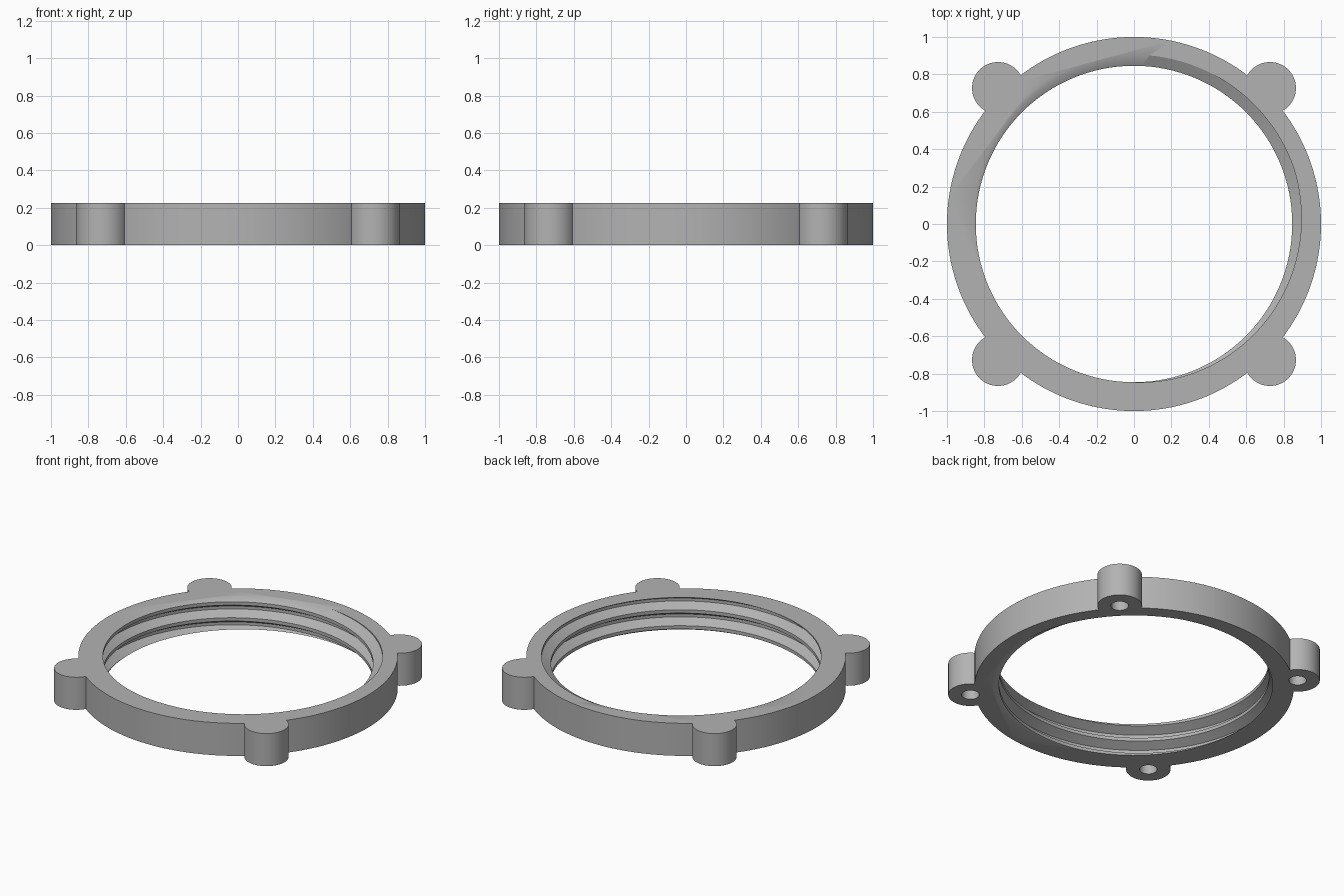
import bpy, bmesh, math

if "Cube" in bpy.data.objects:
    bpy.data.objects.remove(bpy.data.objects["Cube"])

HEIGHT, PITCH, SEG = 0.225, 0.11, 128
CREST, ROOT = 0.846, 0.905
LUG_POS, LUG_R, HOLE_R, HOLE_DEPTH = 0.727, 0.139, 0.055, 0.15


def cylinder(name, radius, z0, z1, x=0, y=0, seg=64):
    bpy.ops.mesh.primitive_cylinder_add(vertices=seg, radius=radius, depth=z1 - z0,
                                        location=(x, y, (z0 + z1) / 2))
    obj = bpy.context.object
    obj.name = name
    return obj


def threaded_rod(name):
    """Solid right-handed screw that cuts the internal thread."""
    # thread corners: angle at which each one meets the top rim, and its radius
    corners = [(555, CREST), (445, ROOT), (380, ROOT), (270, CREST)]
    bm = bmesh.new()
    steps = SEG * 7
    rows = []
    for angle, r in corners:
        base = HEIGHT - PITCH * angle / 360 - 4 * PITCH
        rows.append([bm.verts.new((r * math.cos(2 * math.pi * t / SEG),
                                   r * math.sin(2 * math.pi * t / SEG),
                                   base + PITCH * t / SEG)) for t in range(steps + 1)])
    rows.append(rows[0][SEG:])
    for low, high in zip(rows, rows[1:]):
        for t in range(len(high) - 1):
            bm.faces.new((low[t], low[t + 1], high[t + 1], high[t]))
    # close both ends with fans, well outside the ring
    ends = [e for e in bm.edges if e.is_boundary]
    mid = HEIGHT / 2
    bottom = bm.verts.new((0, 0, -0.4))
    top = bm.verts.new((0, 0, HEIGHT + 0.4))
    for e in ends:
        z = (e.verts[0].co.z + e.verts[1].co.z) / 2
        bm.faces.new((e.verts[0], e.verts[1], top if z > mid else bottom))
    bmesh.ops.recalc_face_normals(bm, faces=bm.faces)
    mesh = bpy.data.meshes.new(name)
    bm.to_mesh(mesh)
    bm.free()
    obj = bpy.data.objects.new(name, mesh)
    bpy.context.collection.objects.link(obj)
    return obj


def boolean(target, tool, operation):
    mod = target.modifiers.new(operation.lower(), 'BOOLEAN')
    mod.object, mod.operation, mod.solver = tool, operation, 'EXACT'
    bpy.context.view_layer.objects.active = target
    bpy.ops.object.modifier_apply(modifier=mod.name)
    bpy.data.objects.remove(tool)


# ring body
ring = cylinder("threaded_ring", 1.0, 0, HEIGHT, seg=SEG)

# four corner lugs with blind screw holes from below
corners = [(sx * LUG_POS, sy * LUG_POS) for sx in (-1, 1) for sy in (-1, 1)]
for x, y in corners:
    boolean(ring, cylinder("lug", LUG_R, 0, HEIGHT, x, y), 'UNION')
for x, y in corners:
    boolean(ring, cylinder("screw_hole", HOLE_R, -0.1, HOLE_DEPTH, x, y, 32), 'DIFFERENCE')

# internal thread
boolean(ring, threaded_rod("thread_cutter"), 'DIFFERENCE')

# material and shading
grey = bpy.data.materials.new("grey")
grey.diffuse_color = (0.45, 0.45, 0.45, 1)
grey.use_nodes = True
grey.node_tree.nodes["Principled BSDF"].inputs["Base Color"].default_value = grey.diffuse_color
ring.data.materials.clear()
ring.data.materials.append(grey)
for poly in ring.data.polygons:
    poly.material_index = 0
bpy.ops.object.select_all(action='DESELECT')
ring.select_set(True)
bpy.context.view_layer.objects.active = ring
bpy.ops.object.shade_smooth_by_angle(angle=math.radians(30))
